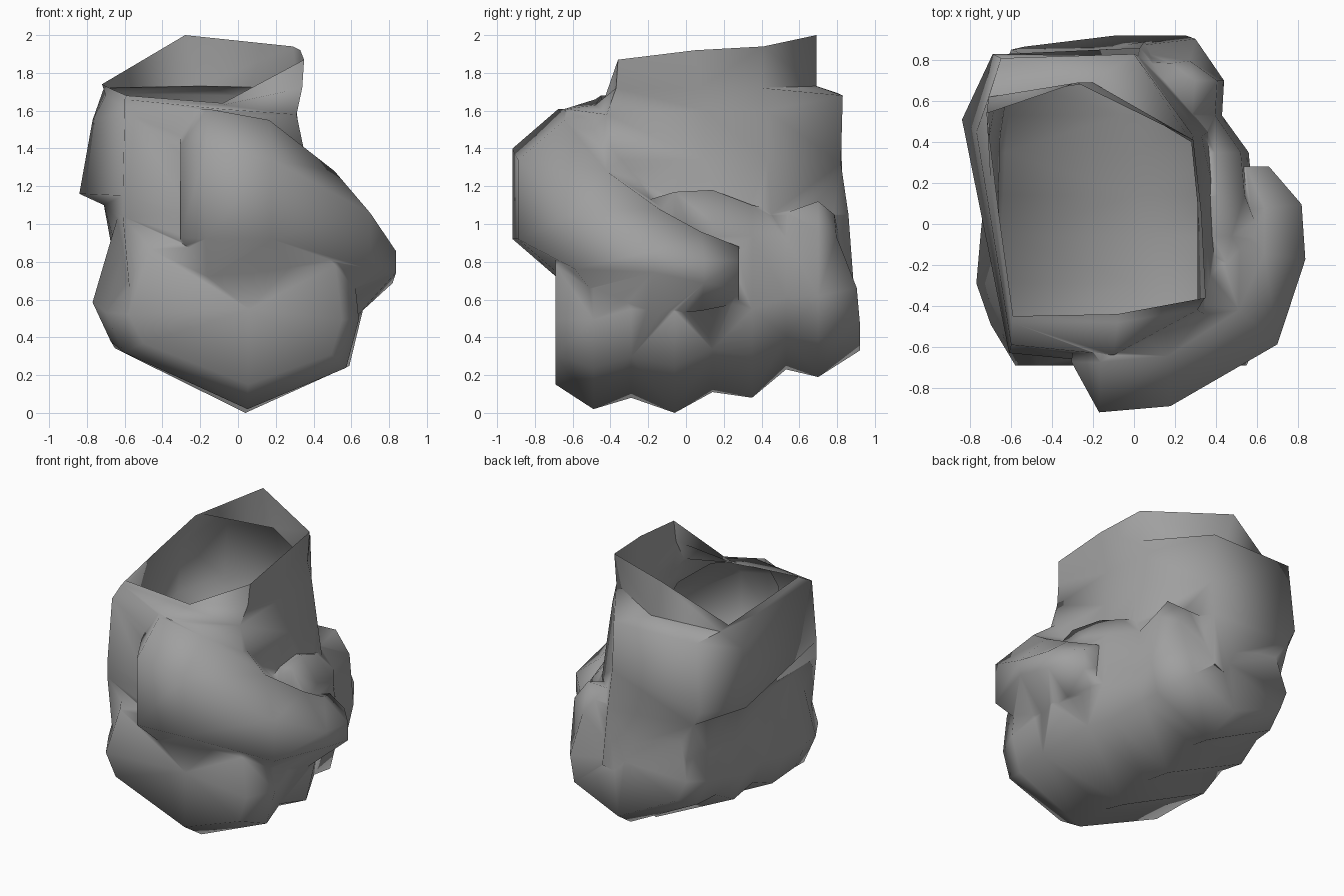
import bpy, bmesh, math
from mathutils import Vector

if "Cube" in bpy.data.objects:
    bpy.data.objects.remove(bpy.data.objects["Cube"])

grey = bpy.data.materials.new("mid grey")
grey.diffuse_color = (0.35, 0.35, 0.35, 1)
grey.use_nodes = True
grey.node_tree.nodes["Principled BSDF"].inputs["Base Color"].default_value = grey.diffuse_color


def loft(name, rings, cap_mark=0):
    """Closed solid through rings of equal length; first cap gets slot cap_mark."""
    bm = bmesh.new()
    vs = [[bm.verts.new(p) for p in r] for r in rings]
    n = len(vs[0])
    for a, b in zip(vs, vs[1:]):
        for i in range(n):
            j = (i + 1) % n
            bm.faces.new((a[i], a[j], b[j], b[i]))
    for ring, mark in ((vs[0], cap_mark), (vs[-1], 0)):
        mid = bm.verts.new(sum((v.co for v in ring), Vector()) / n)
        for i in range(n):
            f = bm.faces.new((ring[i], ring[(i + 1) % n], mid))
            f.material_index = mark
    bmesh.ops.triangulate(bm, faces=[f for f in bm.faces if len(f.verts) > 3])
    bmesh.ops.recalc_face_normals(bm, faces=bm.faces)
    me = bpy.data.meshes.new(name)
    bm.to_mesh(me)
    bm.free()
    me.materials.append(grey)
    if cap_mark:
        me.materials.append(grey)
    ob = bpy.data.objects.new(name, me)
    bpy.context.collection.objects.link(ob)
    return ob


# Wrist and palm: rings from the open slanted rim downwards
wrist_rings = [
    [(.35, -.36, 1.87), (.33, .05, 1.92), (.29, .41, 1.94), (-.28, .69, 2.0),
     (-.72, .54, 1.74), (-.66, .05, 1.71), (-.59, -.45, 1.68), (-.08, -.44, 1.64)],
    [(.34, -.37, 1.72), (.32, .07, 1.72), (.28, .40, 1.72), (-.2, .69, 1.73),
     (-.71, .62, 1.72), (-.70, .2, 1.68), (-.60, -.48, 1.66), (-.08, -.48, 1.63)],
    [(.31, -.42, 1.58), (.31, .1, 1.6), (.29, .43, 1.6), (0, .83, 1.68),
     (-.65, .81, 1.69), (-.77, .45, 1.55), (-.60, -.59, 1.60), (-.1, -.64, 1.61)],
    [(.36, -.45, 1.34), (.34, .1, 1.34), (.33, .43, 1.34), (.02, .82, 1.32),
     (-.69, .83, 1.2), (-.84, .51, 1.16), (-.61, -.63, 1.15), (-.1, -.67, 1.15)],
    [(.42, -.5, 1.05), (.40, .1, 1.05), (.36, .45, 1.05), (.03, .86, 1.05),
     (-.64, .83, 1.1), (-.71, .40, 1.1), (-.61, -.63, 1.04), (-.1, -.68, 1.05)],
    [(.40, -.5, .5), (.42, .1, .5), (.3, .5, .5), (.05, .89, .65),
     (-.5, .8, .5), (-.6, .4, .5), (-.57, -.62, .6), (-.1, -.66, .6)],
]
hand = loft("hand", wrist_rings, cap_mark=1)

# Curled fingers: one side profile repeated over knuckles and valleys along y
# profile: (fraction of the way right, height)
profile = [(.10, 1.08), (0, .56), (.07, .33), (.56, 0), (.95, .24),
           (1, .52), (.97, .95), (.87, 1.13)]
stations = [  # y, lowest z, highest z, left x, right x
    (-.69, .15, .90, -.58, .55), (-.49, .02, 1.05, -.70, .64),
    (-.29, .08, 1.1, -.77, .61), (-.06, 0, 1.17, -.75, .66),
    (.14, .11, 1.18, -.73, .58), (.35, .08, 1.1, -.72, .56),
    (.53, .23, 1.06, -.69, .43), (.70, .19, 1.12, -.66, .44),
    (.92, .33, 1.05, -.60, .30)]
finger_rings = []
for y, zb, zt, xl, xr in stations:
    ring = []
    for u, z in profile:
        h = zb + z / 1.13 * (zt - zb)
        back = 0
        if y > .9:   # rounded outer side of the little finger
            back = .1 * max(h - .5, 0) + (.05 if u < .15 else 0) + (.08 if u > .8 and h > .8 else 0)
        ring.append((xl + (xr - xl) * u, y - back, h))
    finger_rings.append(ring)
fingers = loft("fingers", finger_rings)

# Thumb: sections swept around the front right of the fist
thumb_path = [  # centre, outward direction, outward radius, vertical radius, flatness
    ((-.29, -.42, 1.17), (-.06, -1), .255, .44, .55),
    ((-.16, -.57, 1.16), (-.03, -1), .35, .45, .53),
    ((.16, -.54, 1.13), (.05, -1), .35, .42, .5),
    ((.43, -.35, .91), (.75, -.66), .36, .37, .4),
    ((.55, -.13, .80), (1, -.15), .29, .28, .2),
    ((.56, .07, .75), (1, .1), .26, .21, .3),
    ((.50, .28, .73), (1, 0), .16, .15, .5)]
thumb_rings = []
for c, d, rh, rv, fl in thumb_path:
    d = Vector((d[0], d[1], 0)).normalized()
    section = [(1, fl), (.3, 1), (-.5, 1), (-1, .5),
               (-1, -.5), (-.5, -1), (.3, -1), (1, -fl)]
    thumb_rings.append([Vector(c) + d * h * rh + Vector((0, 0, v * rv))
                        for h, v in section])
thumb = loft("thumb", thumb_rings)

# Fuse the parts into one skin
for part in (fingers, thumb):
    m = hand.modifiers.new("fuse", 'BOOLEAN')
    m.operation, m.object, m.solver = 'UNION', part, 'EXACT'
bpy.context.view_layer.update()
fused = bpy.data.meshes.new_from_object(
    hand.evaluated_get(bpy.context.evaluated_depsgraph_get()))
hand.modifiers.clear()
hand.data = fused
for part in (fingers, thumb):
    bpy.data.objects.remove(part)

# Open the wrist by removing the marked cap
bm = bmesh.new()
bm.from_mesh(fused)
bmesh.ops.delete(bm, geom=[f for f in bm.faces if f.material_index == 1], context='FACES')
bmesh.ops.remove_doubles(bm, verts=bm.verts, dist=.004)
bm.to_mesh(fused)
bm.free()
fused.materials.clear()
fused.materials.append(grey)

bpy.context.view_layer.objects.active = hand
hand.select_set(True)
bpy.ops.object.shade_smooth_by_angle(angle=math.radians(80))
